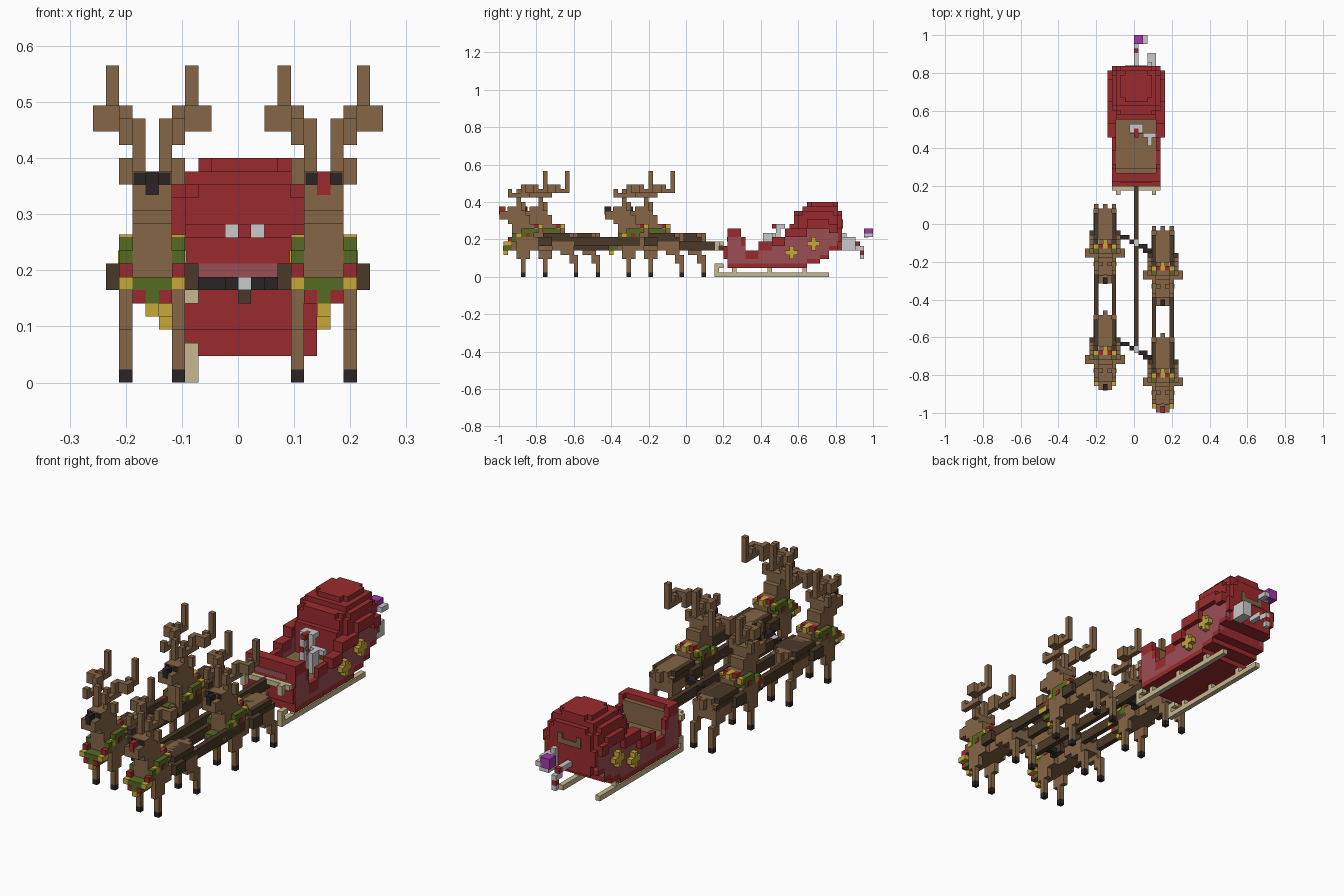
import bpy
import bmesh

if "Cube" in bpy.data.objects:
    bpy.data.objects.remove(bpy.data.objects["Cube"])

CELL = 2 / 85          # edge of one block
MIDDLE = CELL / 2      # block column zero sits half a block off centre


def material(name, code):
    """Make a flat material from an sRGB hex code."""
    rgb = [((int(code[k:k + 2], 16) / 255 + 0.055) / 1.055) ** 2.4 for k in (0, 2, 4)]
    mat = bpy.data.materials.new(name)
    mat.use_nodes = True
    mat.diffuse_color = (*rgb, 1)
    shader = next(n for n in mat.node_tree.nodes if n.type == "BSDF_PRINCIPLED")
    shader.inputs["Base Color"].default_value = (*rgb, 1)
    return mat


RED = material("sleigh red", "9b2b2d")
ROSE = material("faded rose", "9c4f55")
BROWN = material("fur brown", "856646")
DARK = material("harness brown", "4a3a28")
BLACK = material("hoof black", "2c2424")
GREEN = material("wreath green", "566a24")
GOLD = material("bell gold", "c8a838")
TAN = material("runner tan", "c6b890")
WHITE = material("frost white", "cacaca")
PURPLE = material("gift purple", "a03aa8")


def span(v):
    return v if isinstance(v, tuple) else (v, v)


def box(x, y, z):
    """A block given by inclusive ranges of cells."""
    return [(span(x), span(y), span(z))]


def wide(half, y, z):
    """A block running from -half to +half across the middle."""
    return box((-half, half), y, z)


def pair(x, y, z):
    """A block and its mirror image."""
    a, b = span(x)
    return box(x, y, z) + box((-b, -a), y, z)


def part(name, mat, blocks, at=(0, 0)):
    """Join a list of blocks into one object, shifted by whole cells."""
    bm = bmesh.new()
    for xs, ys, zs in blocks:
        cube = bmesh.ops.create_cube(bm, size=1)["verts"]
        for v in cube:
            x = (xs[1] + 0.5 if v.co.x > 0 else xs[0] - 0.5) + at[0]
            y = (ys[1] + 1 if v.co.y > 0 else ys[0]) + at[1]
            z = zs[1] + 1 if v.co.z > 0 else zs[0]
            v.co = (x * CELL + MIDDLE, y * CELL - 1, z * CELL)
    mesh = bpy.data.meshes.new(name)
    bm.to_mesh(mesh)
    bm.free()
    mesh.materials.append(mat)
    obj = bpy.data.objects.new(name, mesh)
    bpy.context.collection.objects.link(obj)


def reindeer(label, at, nose):
    def add(name, mat, blocks):
        part(label + "_" + name, mat, blocks, at)

    # Trunk, neck and head
    add("body", BROWN, wide(half=2, y=(4, 8), z=(6, 8)) + wide(half=2, y=(12, 16), z=(6, 8))
        + wide(half=1, y=(3, 16), z=(6, 9)) + wide(half=1, y=(5, 9), z=10)
        + box(x=0, y=(16, 17), z=(8, 9)))
    add("neck", BROWN, wide(half=1, y=(3, 7), z=(8, 11)) + wide(half=1, y=(3, 6), z=(11, 13)))
    add("head", BROWN, wide(half=1, y=(0.1, 2), z=(13, 14)) + wide(half=1, y=(2, 5), z=(12, 15))
        + pair(x=2, y=5, z=(15, 16)))
    add("eyes", BLACK, pair(x=0.9, y=1.9, z=14.9))
    add("nose", nose, box(x=0, y=(0, 0.5), z=(14.2, 15)))

    # Legs and hooves
    add("legs", BROWN, pair(x=2, y=5, z=(1, 6)) + pair(x=2, y=(4, 6), z=(4, 7))
        + pair(x=2, y=17, z=(1, 4)) + pair(x=2, y=16, z=(3, 6)) + pair(x=2, y=(14, 16), z=(5, 8)))
    add("hooves", BLACK, pair(x=2, y=5, z=0) + pair(x=2, y=17, z=0))

    # Antlers: stem, front prong, beam and raised tips
    add("antlers", BROWN, pair(x=1, y=4, z=(16, 19)) + pair(x=2, y=(2, 5), z=18)
        + pair(x=2, y=2, z=19) + pair(x=2, y=(5, 6), z=(18, 20)) + pair(x=3, y=(6, 10), z=19)
        + pair(x=3, y=6, z=20) + pair(x=4, y=(6, 7), z=(19, 20))
        + pair(x=3, y=8, z=20) + pair(x=3, y=10, z=(19, 23)))

    # Wreath sloping from the chest up to the back of the neck
    add("wreath", GREEN, wide(half=1, y=(1, 2), z=(6, 7)) + pair(x=2, y=(3, 5), z=(8, 9))
        + pair(x=2, y=(5, 7), z=(9, 10)) + wide(half=2, y=8, z=10))
    add("berries", RED, pair(x=2, y=(2, 3), z=8) + pair(x=1, y=0.9, z=6)
        + pair(x=2.1, y=6, z=9) + pair(x=1, y=8, z=11))
    add("bells", GOLD, box(x=0, y=1, z=5) + pair(x=2, y=(1, 2), z=7)
        + pair(x=2.1, y=4, z=9) + pair(x=2, y=8, z=(10.1, 10.2)) + box(x=0, y=(8, 9), z=11))

    # Harness over the back
    add("harness", DARK, wide(half=2, y=(10, 15), z=9) + pair(x=2.1, y=(9, 16), z=8)
        + pair(x=3, y=(9, 11), z=(7, 8)))


# The team: two staggered rows
RIGHT, LEFT, ROW = (6, 0), (-7, 5), 24
for row, label in enumerate(("front", "rear")):
    for side, (x, y) in (("left", RIGHT), ("right", LEFT)):
        lead = label == "front" and side == "left"
        reindeer(f"{label}_{side}_reindeer", (x, y + row * ROW), RED if lead else BLACK)
        if label == "front":
            part(side + "_traces", DARK, pair(x=2, y=(17, 31), z=(7, 8)), at=(x, y))
    part(label + "_crossbar", BLACK, box(x=(-4, -2), y=15, z=7) + box(x=-1, y=14, z=7)
         + box(x=(1, 2), y=13, z=7) + box(x=(2, 4), y=12, z=7), at=(0, row * ROW))
    part(label + "_joint", WHITE, box(x=0, y=(13.5, 14), z=7), at=(0, row * ROW))
part("pole", DARK, box(x=0, y=(14, 50), z=6) + box(x=0, y=(15, 50), z=7))

# Sleigh sides: columns of (start, end, bottom, top) with rose between red edges
profile = [(51, 51, 4, 6), (52, 54, 2, 10), (55, 55, 2, 8), (56, 58, 2, 5), (59, 61, 2, 7),
           (62, 64, 2, 8), (65, 69, 2, 10), (70, 72, 3, 12), (73, 74, 4, 12),
           (75, 76, 6, 11), (77, 77, 8, 10)]
rim, panel, hull = [], [], []
for start, end, low, top in profile:
    run = (start, end)
    rim += pair(x=5, y=run, z=low) + pair(x=5, y=run, z=(top - 1, top))
    if top - low > 2:
        panel += pair(x=5, y=run, z=(low + 1, top - 2))
    if start > 61 and end < 77:
        rim += pair(x=6, y=run, z=(top - 1, top))
    hull += wide(half=4, y=run, z=(low, max(low, 4)))
    if start > 69:
        hull += wide(half=4, y=run, z=(low, top - 1))
part("sleigh_rim", RED, rim)
part("sleigh_side_panels", ROSE, panel)
part("sleigh_hull", RED, hull + wide(half=4, y=(52, 53), z=(2, 10)) + wide(half=4, y=51, z=(4, 6))
     + wide(half=5, y=(51.9, 51.1), z=(2, 10)))
part("front_band", ROSE, wide(half=3, y=51.8, z=8))
part("sleigh_lining", BROWN, wide(half=4, y=(54, 65), z=5) + wide(half=4, y=54, z=(5, 9)))

# Gold flowers standing out from both sides
flowers = []
for y, z in ((66, 5), (71, 7)):
    flowers += pair(x=6, y=(y - 1, y + 1), z=z) + pair(x=6, y=y, z=(z - 1, z + 1))
part("side_flowers", GOLD, flowers)

# Runners with struts, front curl and cross rail
part("runners", TAN, pair(x=4, y=(49, 74), z=0) + pair(x=4, y=49, z=(0, 2))
     + pair(x=4, y=50, z=2) + pair(x=4, y=53, z=1) + pair(x=4, y=61, z=1) + pair(x=4, y=69, z=1))
part("front_rail", TAN, wide(half=5, y=50, z=7) + pair(x=4, y=49, z=(6, 7)))

# Stepped sack of gifts
part("sack", RED, wide(half=4, y=(66, 77), z=(6, 11)) + wide(half=5, y=(68, 76), z=(11, 13))
     + wide(half=4, y=(67, 77), z=(11, 13)) + wide(half=5, y=(69, 75), z=14)
     + wide(half=4, y=(68, 76), z=14) + wide(half=4, y=(69, 76), z=15)
     + wide(half=3, y=(67, 77), z=14) + wide(half=3, y=(71, 75), z=16)
     + wide(half=2, y=(70, 76), z=16))
part("sack_cord", BROWN, pair(x=2, y=77.2, z=(11, 12)) + wide(half=1, y=77.2, z=11))

# Candy canes standing in front of the sack
part("canes", WHITE, pair(x=1, y=63, z=(6, 11)) + box(x=(2, 4), y=62, z=9)
     + box(x=3, y=(60, 61), z=(6, 9)) + box(x=(-1, 1), y=64, z=11))
part("cane_stripes", RED, pair(x=1, y=62.9, z=8) + box(x=0, y=(62, 63), z=11))

# Gifts trailing behind
part("white_gift", WHITE, box(x=(3, 4), y=(78, 80), z=(6, 8)) + box(x=3, y=78, z=9))
part("trailing_cane", WHITE, box(x=0, y=(78, 80), z=7) + box(x=0, y=(81, 82), z=6)
     + box(x=0, y=82, z=4))
part("trailing_cane_stripes", RED, box(x=0, y=81, z=7) + box(x=0, y=82, z=5))
part("purple_gift", PURPLE, box(x=(0, 1), y=(83, 84), z=(9, 10)))
part("gift_ribbon", WHITE, box(x=2, y=(83, 84), z=9) + box(x=1, y=83, z=8.9))
